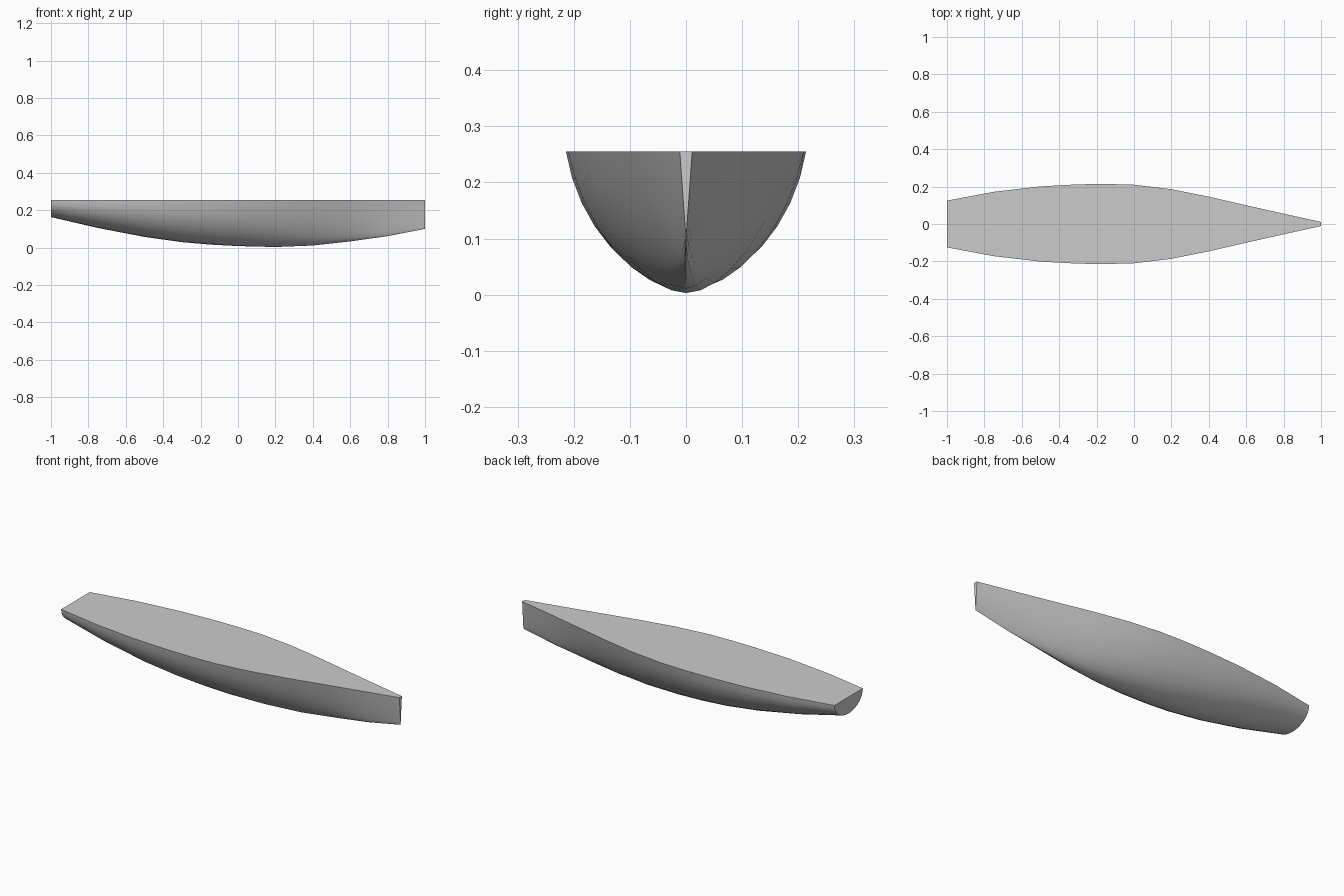
import bpy
import bmesh
import math

cube = bpy.data.objects.get("Cube")
if cube:
    bpy.data.objects.remove(cube, do_unlink=True)

DECK_Z = 0.255
SIDE_STEPS = 8

# Stations from stern to bow: x, half beam, keel height, V-shape (0 round, 1 straight)
STATIONS = [
    (-1.0, 0.125, 0.163, 0.0), (-0.75, 0.172, 0.105, 0.03),
    (-0.5, 0.201, 0.057, 0.08), (-0.3, 0.212, 0.029, 0.13),
    (-0.15, 0.214, 0.016, 0.18), (0.0, 0.210, 0.008, 0.23),
    (0.2, 0.186, 0.003, 0.32), (0.4, 0.146, 0.011, 0.45),
    (0.6, 0.100, 0.033, 0.62), (0.8, 0.055, 0.061, 0.8), (1.0, 0.011, 0.100, 1.0),
]

# Hull colour
paint = bpy.data.materials.new("hull_grey")
paint.use_nodes = True
color = (0.6, 0.6, 0.6, 1.0)
paint.diffuse_color = color
paint.node_tree.nodes["Principled BSDF"].inputs["Base Color"].default_value = color


def section(x, beam, keel, vee):
    """Cross-section from one gunwale, round the keel, to the other."""
    half = []
    for i in range(SIDE_STEPS + 1):
        angle = math.pi / 2 * i / SIDE_STEPS
        rise = 1 - math.cos(angle)
        width = (1 - vee) * math.sin(angle) + vee * rise
        half.append((x, beam * width, keel + (DECK_Z - keel) * rise))
    return [(px, -py, pz) for px, py, pz in half[:0:-1]] + half


# Loft the shell through the stations
bm = bmesh.new()
rings = [[bm.verts.new(p) for p in section(*s)] for s in STATIONS]
for a, b in zip(rings, rings[1:]):
    for i in range(len(a) - 1):
        bm.faces.new((a[i], a[i + 1], b[i + 1], b[i]))

# Transom, stem face and flat deck
bm.faces.new(rings[0])
bm.faces.new(rings[-1])
bm.faces.new([r[0] for r in rings] + [r[-1] for r in reversed(rings)])
bmesh.ops.recalc_face_normals(bm, faces=bm.faces)

mesh = bpy.data.meshes.new("hull")
bm.to_mesh(mesh)
bm.free()
mesh.materials.append(paint)
hull = bpy.data.objects.new("hull", mesh)
bpy.context.collection.objects.link(hull)

# Smooth planking with crisp deck, transom and stem edges
bpy.ops.object.select_all(action='DESELECT')
hull.select_set(True)
bpy.context.view_layer.objects.active = hull
bpy.ops.object.shade_smooth_by_angle(angle=math.radians(35))
